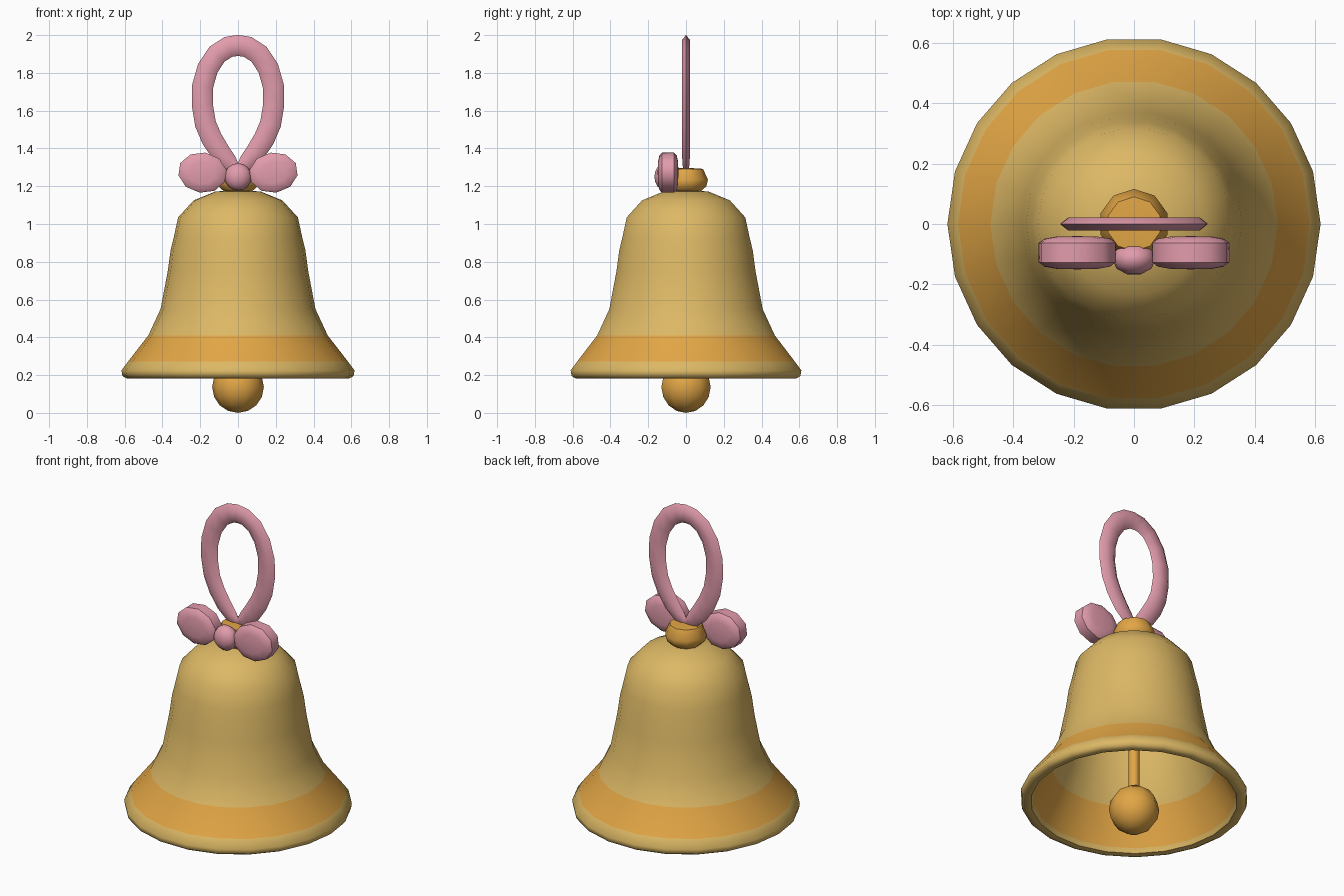
import bpy, bmesh
from math import sin, cos, pi, radians
from mathutils import Vector, Matrix

cube = bpy.data.objects.get("Cube")
if cube:
    bpy.data.objects.remove(cube, do_unlink=True)


def material(name, rgb):
    m = bpy.data.materials.new(name)
    m.use_nodes = True
    m.diffuse_color = (*rgb, 1)
    m.node_tree.nodes["Principled BSDF"].inputs["Base Color"].default_value = (*rgb, 1)
    return m


gold = material("pale_gold", (0.72, 0.48, 0.13))
amber = material("amber", (0.76, 0.38, 0.06))
pink = material("ribbon_pink", (0.76, 0.33, 0.41))


def finish(name, bm, mats, matrix=Matrix()):
    bmesh.ops.recalc_face_normals(bm, faces=bm.faces)
    mesh = bpy.data.meshes.new(name)
    bm.to_mesh(mesh)
    bm.free()
    for m in mats:
        mesh.materials.append(m)
    obj = bpy.data.objects.new(name, mesh)
    obj.matrix_world = matrix
    bpy.context.collection.objects.link(obj)
    bpy.ops.object.select_all(action="DESELECT")
    obj.select_set(True)
    bpy.context.view_layer.objects.active = obj
    bpy.ops.object.shade_smooth_by_angle(angle=radians(55))
    return obj


def lathe(name, profile, sides, mats, matrix=Matrix(), start=0, amber_rows=()):
    """Revolve (radius, height) points about z; rows in amber_rows use slot 1."""
    bm = bmesh.new()
    rings = []
    for r, z in profile:
        count = sides if r > 0 else 1
        rings.append([bm.verts.new((r * cos(start + 2 * pi * i / sides),
                                    r * sin(start + 2 * pi * i / sides), z))
                      for i in range(count)])
    for row, (a, b) in enumerate(zip(rings, rings[1:])):
        for i in range(sides):
            j = (i + 1) % sides
            corners = [a[i % len(a)], a[j % len(a)], b[j % len(b)], b[i % len(b)]]
            face = bm.faces.new(list(dict.fromkeys(corners)))
            face.material_index = 1 if row in amber_rows else 0
    return finish(name, bm, mats, matrix)


def ball_profile(radius, rows):
    inner = [(radius * sin(pi * k / rows), -radius * cos(pi * k / rows)) for k in range(1, rows)]
    return [(0, -radius)] + inner + [(0, radius)]


# Bell shell: outer wall from crown to lip, then the inner wall back up
outer = [(0, 1.18), (0.12, 1.172), (0.235, 1.125), (0.317, 1.035), (0.34, 0.93), (0.357, 0.86),
         (0.372, 0.75), (0.41, 0.55), (0.475, 0.41), (0.582, 0.272), (0.617, 0.225),
         (0.612, 0.195), (0.59, 0.183)]
inner = [(0.56, 0.188), (0.55, 0.215), (0.445, 0.41), (0.38, 0.55), (0.342, 0.75),
         (0.31, 0.93), (0.285, 1.02), (0.21, 1.10), (0, 1.14)]
lip = len(outer)
lathe("bell_body", outer + inner, 22, [gold, amber], amber_rows=(8, lip + 1))

# Crown knob
lathe("crown_knob", [(0, 1.16), (0.07, 1.165), (0.108, 1.2), (0.116, 1.235), (0.09, 1.292), (0, 1.298)],
      10, [amber], start=pi / 2)

# Clapper
lathe("clapper_ball", ball_profile(0.137, 8), 10, [amber], Matrix.Translation((0, 0, 0.137)))
lathe("clapper_rod", [(0, 0.2), (0.03, 0.2), (0.03, 1.15), (0, 1.15)], 10, [amber])

# Hanging loop: flattened hexagonal band swept round a teardrop (x, z, size)
half = [(0.05, 1.938, 1), (0.11, 1.9, 1), (0.16, 1.825, 1), (0.187, 1.73, 1), (0.189, 1.63, 1),
        (0.172, 1.53, 1), (0.138, 1.45, 1), (0.09, 1.375, 0.95), (0.045, 1.325, 0.8)]
path = [(0, 1.945, 1)] + half + [(0, 1.295, 0.55)] + [(-x, z, s) for x, z, s in reversed(half)]
section = [(1, 0), (0.5, 1), (-0.5, 1), (-1, 0), (-0.5, -1), (0.5, -1)]
bm = bmesh.new()
loops = []
for i, (x, z, s) in enumerate(path):
    before, after = path[i - 1], path[(i + 1) % len(path)]
    tangent = Vector((after[0] - before[0], 0, after[1] - before[1])).normalized()
    across = tangent.cross(Vector((0, 1, 0)))
    loops.append([bm.verts.new(Vector((x, 0, z)) + across * 0.056 * s * u + Vector((0, 0.022 * s * v, 0)))
                  for u, v in section])
for i, ring in enumerate(loops):
    following = loops[(i + 1) % len(loops)]
    for k in range(6):
        n = (k + 1) % 6
        bm.faces.new((ring[k], ring[n], following[n], following[k]))
finish("hanging_loop", bm, [pink])

# Ribbon bow: two pillow lobes and a round knot
pillow = [(0, -0.055), (0.55, -0.053), (0.86, -0.046), (1, -0.032),
          (1, 0.032), (0.86, 0.046), (0.55, 0.053), (0, 0.055)]
for side, label in ((1, "left"), (-1, "right")):
    place = (Matrix.Translation((side * 0.188, -0.095, 1.272))
             @ Matrix.Rotation(-side * radians(8), 4, "Y")
             @ Matrix.Diagonal((0.13, 1, 0.107, 1))
             @ Matrix.Rotation(pi / 2, 4, "X"))
    lobe = lathe("bow_lobe_" + label, pillow, 10, [pink], start=pi / 10)
    lobe.data.transform(place)
lathe("bow_knot", ball_profile(0.072, 8), 10, [pink],
      Matrix.Translation((0, -0.115, 1.25)) @ Matrix.Diagonal((1, 0.76, 1, 1)))
